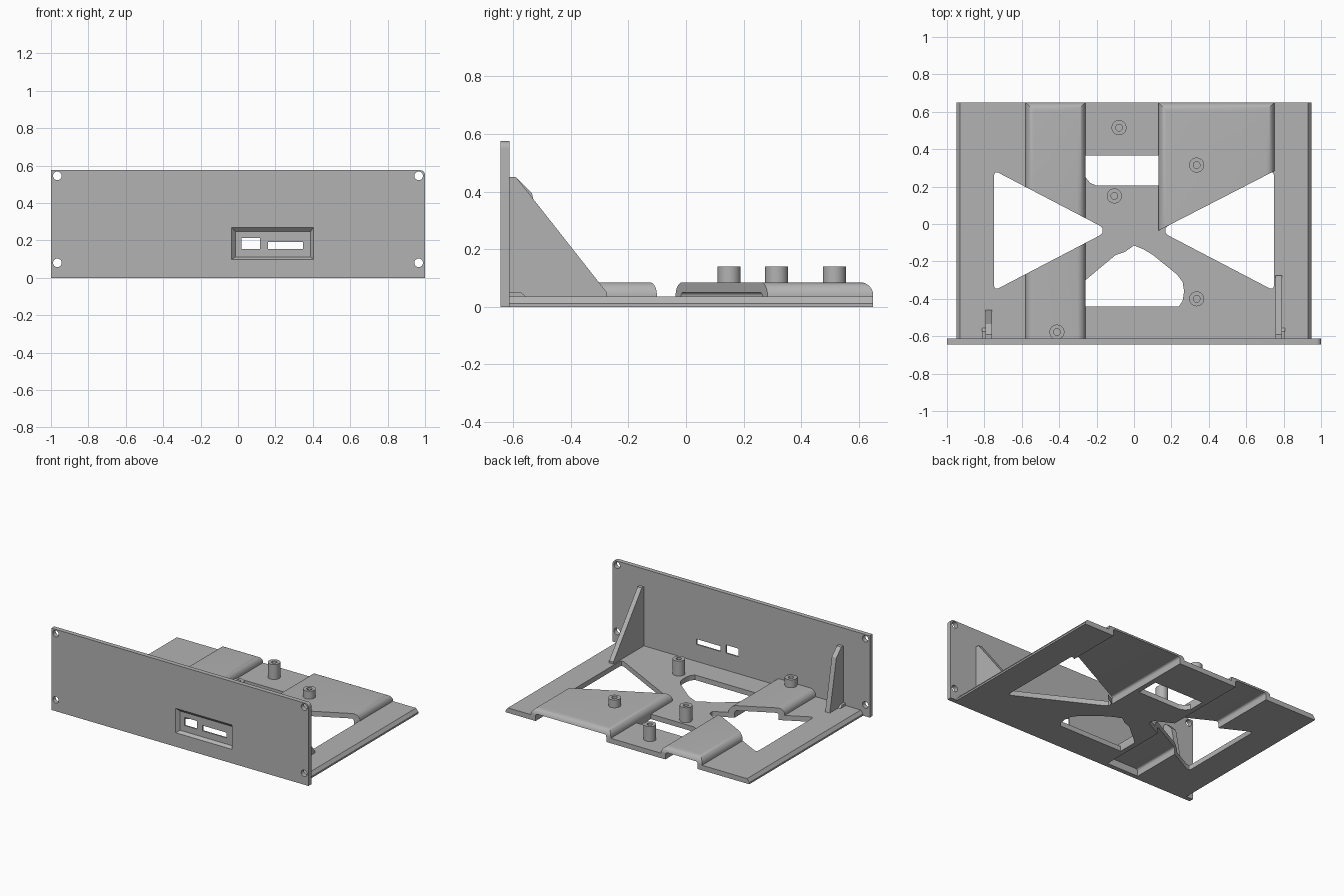
import bpy, bmesh
from math import sin, cos, pi, radians
from mathutils import Vector

cube = bpy.data.objects.get("Cube")
if cube:
    bpy.data.objects.remove(cube, do_unlink=True)

GREY = (0.45, 0.45, 0.45, 1)
grey = bpy.data.materials.new("plain grey")
grey.use_nodes = True
grey.diffuse_color = GREY
grey.node_tree.nodes["Principled BSDF"].inputs["Base Color"].default_value = GREY

MAPS = {
    "x": lambda p, h: (h, p[0], p[1]),
    "y": lambda p, h: (p[0], h, p[1]),
    "z": lambda p, h: (p[0], p[1], h),
}


def prism(name, pts, axis, lo, hi, end_pts=None):
    """Extrude an outline along an axis, optionally lofting to another outline."""
    bm = bmesh.new()
    a = [bm.verts.new(MAPS[axis](p, lo)) for p in pts]
    b = [bm.verts.new(MAPS[axis](p, hi)) for p in (end_pts or pts)]
    n = len(a)
    bm.faces.new(a)
    bm.faces.new(b)
    for i in range(n):
        bm.faces.new((a[i], a[(i + 1) % n], b[(i + 1) % n], b[i]))
    bmesh.ops.recalc_face_normals(bm, faces=bm.faces)
    mesh = bpy.data.meshes.new(name)
    bm.to_mesh(mesh)
    bm.free()
    mesh.materials.append(grey)
    obj = bpy.data.objects.new(name, mesh)
    bpy.context.collection.objects.link(obj)
    return obj


def arc(cx, cy, r, start, end, n=8):
    angles = [radians(start + (end - start) * i / n) for i in range(n + 1)]
    return [(cx + r * cos(t), cy + r * sin(t)) for t in angles]


def circle(cx, cy, r, n=32):
    return [(cx + r * cos(2 * pi * i / n), cy + r * sin(2 * pi * i / n)) for i in range(n)]


def rect(x0, x1, y0, y1):
    return [(x0, y0), (x1, y0), (x1, y1), (x0, y1)]


def cut(obj, *cutters):
    bpy.context.view_layer.objects.active = obj
    for c in cutters:
        c.hide_render = True
        mod = obj.modifiers.new("cut", "BOOLEAN")
        mod.operation = "DIFFERENCE"
        mod.solver = "EXACT"
        mod.object = c
        bpy.ops.object.modifier_apply(modifier=mod.name)
        bpy.data.objects.remove(c, do_unlink=True)


def smooth(obj):
    bpy.ops.object.select_all(action="DESELECT")
    bpy.context.view_layer.objects.active = obj
    obj.select_set(True)
    bpy.ops.object.shade_smooth_by_angle(angle=radians(30))


# Main levels
FRONT, BACK = -0.613, 0.65
FLOOR, CEIL, TOP = 0.035, 0.05, 0.085
WALL, R = 0.035, 0.045


def hump_top(x0, x1):
    """Outer skin of a raised channel, left to right."""
    return (arc(x0 + R, TOP - R, R, 180, 90) + arc(x1 - R, TOP - R, R, 90, 0))


def hump_under(x0, x1):
    """Inner skin of a raised channel, right to left."""
    a, b, r = x0 + WALL, x1 - WALL, 0.015
    return ([(b, 0)] + arc(b - r, CEIL - r, r, 0, 90, 4)
            + arc(a + r, CEIL - r, r, 90, 180, 4) + [(a, 0)])


def back_rounding():
    curve = arc(BACK - R, TOP - R, R, 0, 90)
    return prism("cutter", curve + [(BACK - R, 0.2), (0.7, 0.2), (0.7, TOP - R)], "x", -0.9, 0.9)


def triangle(side):
    half = [(0.748, 0.262), (0.742, 0.275), (0.725, 0.274), (0.185, -0.008), (0.169, -0.022)]
    low = [(x, -0.07 - y) for x, y in reversed(half)]
    pts = [(side * x, y) for x, y in half + low]
    return prism("cutter", pts, "z", -0.1, 0.3)


# Tray floor with the long raised channel
L0, L1 = -0.58, -0.26
profile = ([(-0.948, 0), (-0.948, 0.012), (-0.93, FLOOR), (L0, FLOOR)] + hump_top(L0, L1)
           + [(L1, FLOOR), (0.93, FLOOR), (0.948, 0.012), (0.948, 0)] + hump_under(L0, L1))
tray = prism("tray", profile, "y", FRONT, BACK)

# Tray openings
R0, R1 = 0.13, 0.75
D0, D1 = (R0, -0.036), (R1, 0.283)
EDGE = L1 + 0.001
rear_slot = [(EDGE, 0.365), (EDGE, 0.25), (-0.235, 0.22), (-0.2, 0.205), (0.2, 0.205), (0.2, 0.365)]
front_slot = [(EDGE, -0.44), (EDGE, -0.30), (-0.1, -0.167), (-0.05, -0.15), (0, -0.115),
              (0.05, -0.135), (0.1, -0.165), (0.23, -0.27), (0.26, -0.31), (0.268, -0.36),
              (0.26, -0.41), (0.24, -0.44)]
cut(tray,
    prism("cutter", [D0, D1, (R1, 0.7), (R0, 0.7)], "z", -0.1, 0.3),
    prism("cutter", rear_slot, "z", -0.1, 0.3),
    prism("cutter", front_slot, "z", -0.1, 0.3),
    triangle(-1), triangle(1), back_rounding())
smooth(tray)

# Wide raised channel, ended on a diagonal
wide = prism("wide_raised_channel",
             [(R0, 0)] + hump_top(R0, R1) + [(R1, 0)] + hump_under(R0, R1),
             "y", -0.06, BACK)
slope = (D1[1] - D0[1]) / (R1 - R0)
cut(wide,
    prism("cutter", [(0, -0.3), (0.9, -0.3), (0.9, D0[1] + slope * (0.9 - R0)),
                     (0, D0[1] - slope * R0)], "z", -0.1, 0.3),
    back_rounding())
smooth(wide)

# Front panel with screw holes, bezel recess and two ports
H, PF = 0.575, -0.645
panel = prism("front_panel",
              [(-1, 0), (1, 0)] + arc(0.975, H - 0.025, 0.025, 0, 90) + [(-1, H)],
              "y", PF, FRONT)
holes = [prism("cutter", circle(x, z, 0.023), "y", -0.8, -0.5)
         for x in (-0.966, 0.966) for z in (0.08, 0.545)]
recess = prism("cutter", rect(-0.036, 0.406, 0.097, 0.272), "y", PF - 0.002, PF + 0.022,
               rect(-0.014, 0.388, 0.112, 0.247))
ports = [prism("cutter", rect(*p), "y", -0.8, -0.5)
         for p in ((0.02, 0.118, 0.155, 0.212), (0.16, 0.348, 0.155, 0.192))]
cut(panel, *holes, recess, *ports)
smooth(panel)

# Bracing gussets and their small feet
prism("left_gusset", [(FRONT, 0.03), (FRONT, 0.45), (-0.59, 0.45), (-0.275, 0.05), (-0.275, 0.03)],
      "x", 0.757, 0.79)
prism("right_gusset", [(FRONT, 0.03), (FRONT, 0.45), (-0.59, 0.45), (-0.535, 0.395), (-0.46, 0.03)],
      "x", -0.795, -0.76)
foot = [(FRONT, 0.03), (FRONT, 0.052), (-0.575, 0.052), (-0.555, 0.035), (-0.555, 0.03)]
prism("left_gusset_foot", foot, "x", 0.79, 0.808)
prism("right_gusset_foot", foot, "x", -0.813, -0.795)

# Mounting posts with blind bores
for i, (x, y, z) in enumerate([(-0.08, 0.515, 0.02), (-0.105, 0.15, 0.02), (0.335, -0.4, 0.02),
                               (0.335, 0.315, 0.07), (-0.412, -0.578, 0.07)]):
    post = prism(f"mounting_post_{i + 1}", circle(x, y, 0.04), "z", z, 0.14)
    cut(post, prism("cutter", circle(x, y, 0.018), "z", 0.09, 0.2))
    smooth(post)
